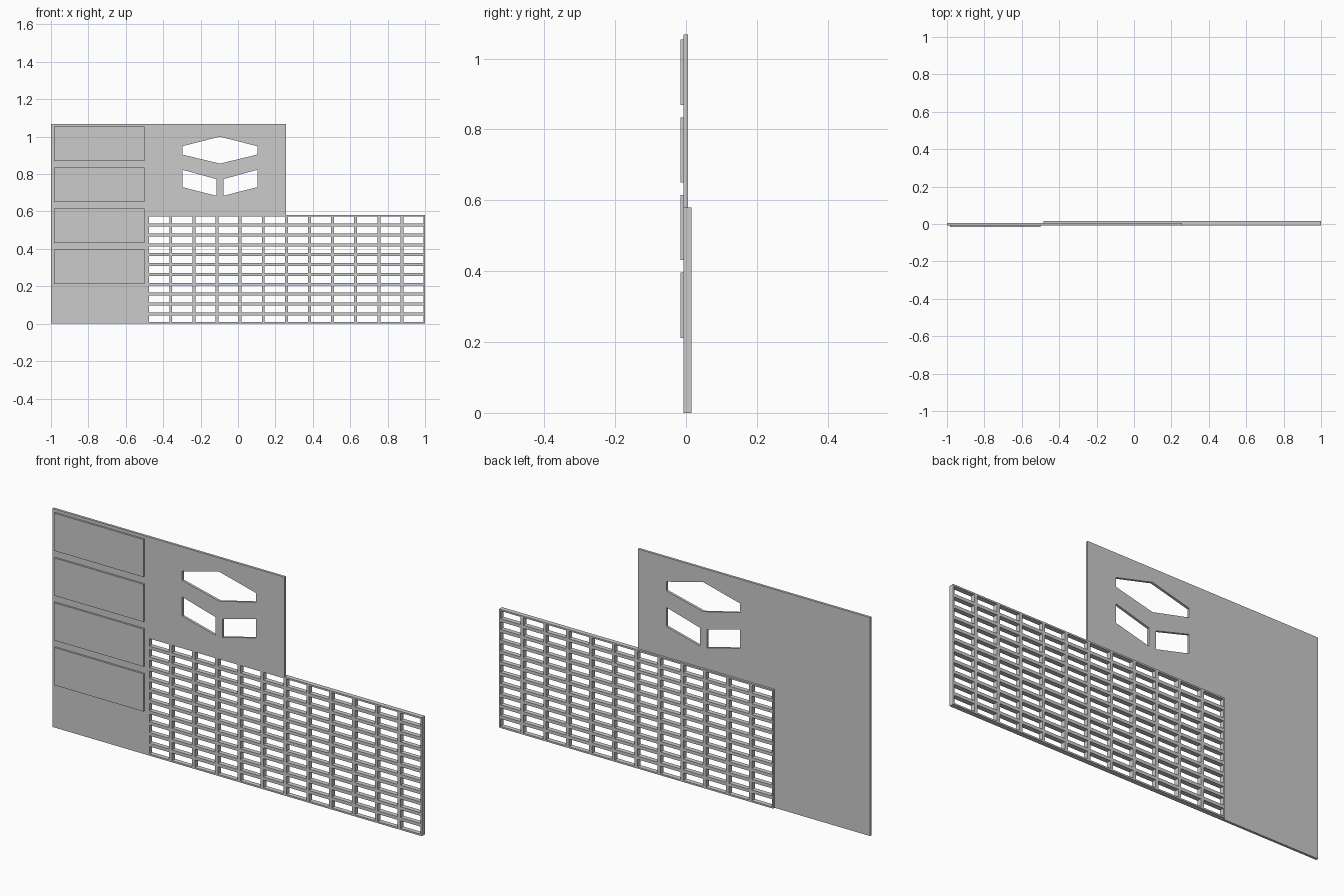
import bpy
import math

if "Cube" in bpy.data.objects:
    bpy.data.objects.remove(bpy.data.objects["Cube"])


def rect(x0, x1, z0, z1):
    return [(x0, z0), (x1, z0), (x1, z1), (x0, z1)]


def plate(name, outline, y0, y1, holes=()):
    """Flat upright plate cut from an (x, z) outline with through holes."""
    cu = bpy.data.curves.new(name, 'CURVE')
    cu.dimensions = '2D'
    cu.fill_mode = 'BOTH'
    cu.extrude = (y1 - y0) / 2
    for loop in [outline, *holes]:
        sp = cu.splines.new('POLY')
        sp.points.add(len(loop) - 1)
        for p, (x, z) in zip(sp.points, loop):
            p.co = (x, z, 0, 1)
        sp.use_cyclic_u = True
    ob = bpy.data.objects.new(name, cu)
    bpy.context.collection.objects.link(ob)
    ob.rotation_euler = (math.pi / 2, 0, 0)
    ob.location.y = (y0 + y1) / 2
    bpy.ops.object.select_all(action='DESELECT')
    ob.select_set(True)
    bpy.context.view_layer.objects.active = ob
    bpy.ops.object.convert(target='MESH')
    bpy.ops.object.transform_apply(location=True, rotation=True, scale=True)
    bpy.ops.object.shade_flat()
    return bpy.context.object


FRONT, BACK, TOP = -0.007, 0.005, 1.068
SPLIT, GRILLE_TOP = -0.483, 0.58

# Tall side sheet
plate("side_sheet", rect(-1, SPLIT, 0, TOP), FRONT, BACK)

# Raised panels on the side sheet
for i in range(4):
    top = 1.053 - 0.219 * i
    plate(f"raised_panel_{i + 1}", rect(-0.984, -0.50, top - 0.184, top), -0.016, FRONT)

# Upper sheet with a hexagonal opening and two slanted openings
cx = -0.097
hexagon = [(cx - 0.2, 0.949), (cx, 1.0), (cx + 0.2, 0.949),
           (cx + 0.2, 0.904), (cx, 0.856), (cx - 0.2, 0.904)]
slants = [[(cx + s * 0.019, 0.773), (cx + s * 0.2, 0.823),
           (cx + s * 0.2, 0.73), (cx + s * 0.019, 0.684)] for s in (-1, 1)]
plate("upper_sheet", rect(SPLIT, 0.257, GRILLE_TOP, TOP), FRONT, BACK, [hexagon, *slants])

# Thick grille, 12 columns by 11 rows of slots
cols, rows, wall = 12, 11, 0.0078
px, pz = (1 - SPLIT) / cols, GRILLE_TOP / rows
slots = [rect(SPLIT + c * px + wall, SPLIT + (c + 1) * px - wall,
              r * pz + wall, (r + 1) * pz - wall)
         for c in range(cols) for r in range(rows)]
plate("grille", rect(SPLIT, 1, 0, GRILLE_TOP), FRONT, 0.016, slots)
